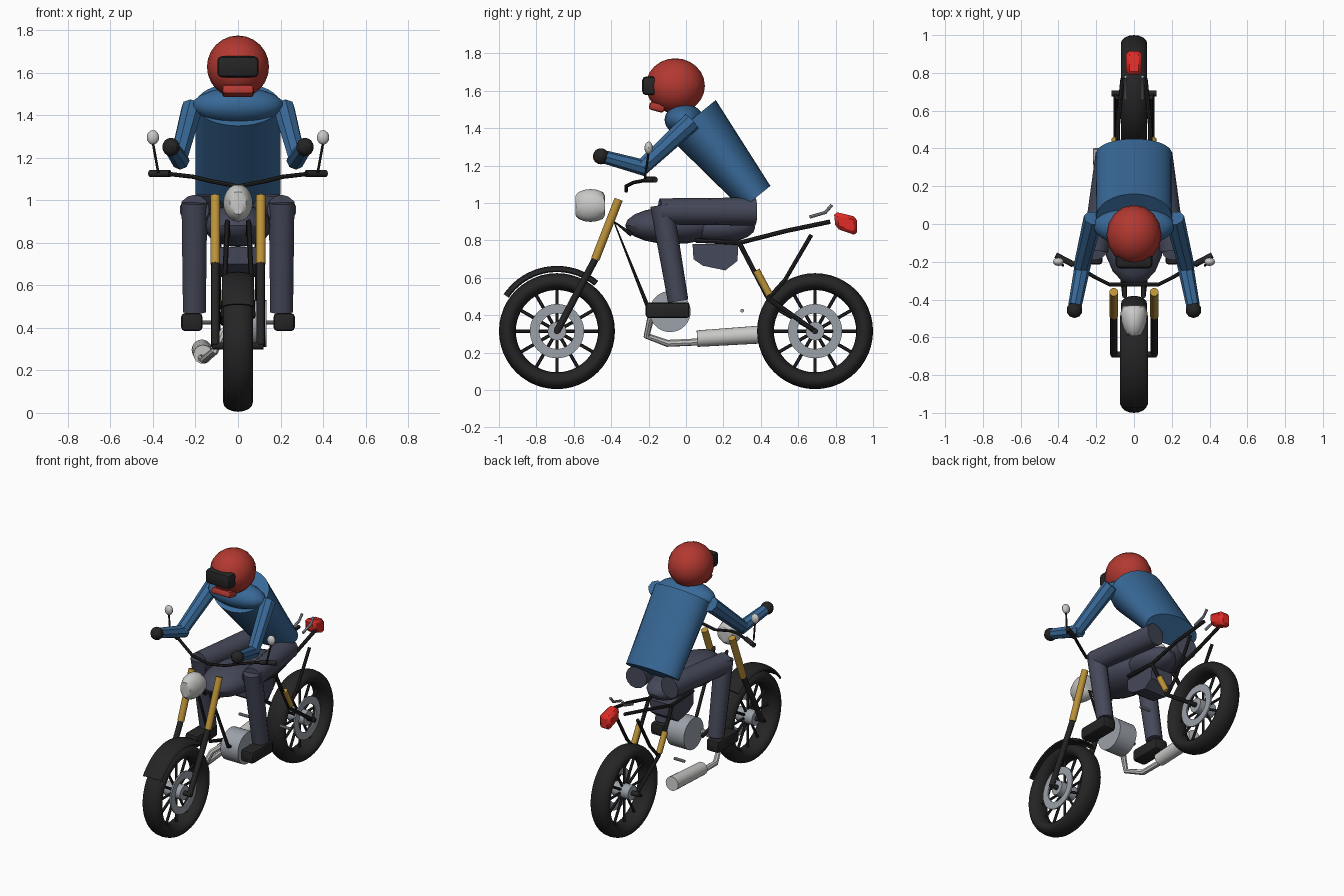
import bpy, bmesh, math
from math import pi, cos, sin
from mathutils import Vector, Matrix

if "Cube" in bpy.data.objects:
    bpy.data.objects.remove(bpy.data.objects["Cube"])

made = []


def material(name, rgb):
    m = bpy.data.materials.new(name)
    m.use_nodes = True
    m.diffuse_color = (*rgb, 1)
    m.node_tree.nodes["Principled BSDF"].inputs["Base Color"].default_value = (*rgb, 1)
    return m


black = material("black rubber", (0.018, 0.018, 0.018))
red = material("helmet red", (0.45, 0.04, 0.03))
lamp_red = material("lamp red", (0.75, 0.025, 0.02))
blue = material("jacket blue", (0.04, 0.14, 0.31))
slate = material("slate", (0.06, 0.065, 0.1))
gold = material("fork gold", (0.5, 0.29, 0.04))
steel = material("steel grey", (0.33, 0.36, 0.4))
silver = material("silver", (0.58, 0.58, 0.57))


def finish(name, bm, mat, matrix=Matrix()):
    bmesh.ops.transform(bm, matrix=matrix, verts=bm.verts)
    bmesh.ops.recalc_face_normals(bm, faces=bm.faces)
    me = bpy.data.meshes.new(name)
    bm.to_mesh(me)
    bm.free()
    me.materials.append(mat)
    ob = bpy.data.objects.new(name, me)
    bpy.context.collection.objects.link(ob)
    made.append(ob)
    return ob


def rod(name, a, b, r1, r2, mat, sides=12, flat=1.0):
    """Tapered cylinder from a to b."""
    a, b = Vector(a), Vector(b)
    bm = bmesh.new()
    bmesh.ops.create_cone(bm, cap_ends=True, segments=sides, radius1=r1, radius2=r2,
                          depth=(b - a).length)
    turn = (b - a).to_track_quat('Z', 'Y').to_matrix().to_4x4()
    return finish(name, bm, mat, Matrix.Translation((a + b) / 2) @ turn)


def ball(name, at, size, mat, u=16, v=10, tilt=0):
    bm = bmesh.new()
    bmesh.ops.create_uvsphere(bm, u_segments=u, v_segments=v, radius=1)
    return finish(name, bm, mat, Matrix.Translation(at) @ Matrix.Rotation(tilt, 4, 'X')
                  @ Matrix.Diagonal((*size, 1)))


def block(name, at, size, mat, bevel=0.0, tilt=0):
    bm = bmesh.new()
    bmesh.ops.create_cube(bm, size=1, matrix=Matrix.Diagonal((*size, 1)))
    if bevel:
        bmesh.ops.bevel(bm, geom=bm.edges[:], offset=bevel, segments=2, affect='EDGES', profile=0.5)
    return finish(name, bm, mat, Matrix.Translation(at) @ Matrix.Rotation(tilt, 4, 'X'))


def plate(name, outline, half, mat):
    """Side outline of (y, z) points extruded across x."""
    bm = bmesh.new()
    f = bm.faces.new([bm.verts.new((-half, y, z)) for y, z in outline])
    out = bmesh.ops.extrude_face_region(bm, geom=[f])["geom"]
    bmesh.ops.translate(bm, vec=(2 * half, 0, 0),
                        verts=[g for g in out if isinstance(g, bmesh.types.BMVert)])
    return finish(name, bm, mat)


def tube(name, points, r, mat):
    cu = bpy.data.curves.new(name, 'CURVE')
    cu.dimensions = '3D'
    cu.bevel_depth, cu.bevel_resolution, cu.use_fill_caps = r, 2, True
    sp = cu.splines.new('POLY')
    sp.points.add(len(points) - 1)
    for p, co in zip(sp.points, points):
        p.co = (*co, 1)
    tmp = bpy.data.objects.new(name, cu)
    bpy.context.collection.objects.link(tmp)
    me = bpy.data.meshes.new_from_object(tmp.evaluated_get(bpy.context.evaluated_depsgraph_get()))
    bpy.data.objects.remove(tmp)
    bm = bmesh.new()
    bm.from_mesh(me)
    return finish(name, bm, mat)


def lathe(name, profile, centre, mat, start=0, sweep=2 * pi, steps=48, closed=True):
    """Spin (x, radius) points around the x axis, from +y towards +z."""
    bm = bmesh.new()
    full = sweep > 6.2
    rings = []
    for i in range(steps if full else steps + 1):
        t = start + sweep * i / steps
        rings.append([bm.verts.new((x, r * cos(t), r * sin(t))) for x, r in profile])
    n = len(profile)
    for i in range(steps):
        a, b = rings[i], rings[(i + 1) % len(rings)]
        for j in range(n if closed else n - 1):
            k = (j + 1) % n
            bm.faces.new((a[j], a[k], b[k], b[j]))
    if not full:
        for end in (rings[0], rings[-1]):
            bm.faces.new(end)
    return finish(name, bm, mat, Matrix.Translation(centre))


# Wheels: tyre, spokes, hub and brake disc
for label, y in (("front", -0.69), ("rear", 0.69)):
    c = Vector((0, y, 0.315))
    tyre = [(0.07 * cos(t), 0.265 + 0.045 * sin(t)) for t in [2 * pi * i / 16 for i in range(16)]]
    lathe(label + "_tyre", tyre, c, black)
    lathe(label + "_brake_disc", [(0.05, 0.095), (0.06, 0.095), (0.06, 0.145), (0.05, 0.145)], c, steel)
    rod(label + "_hub", c - Vector((0.065, 0, 0)), c + Vector((0.065, 0, 0)), 0.05, 0.05, steel, 16)
    rod(label + "_axle", c - Vector((0.12, 0, 0)), c + Vector((0.12, 0, 0)), 0.016, 0.016, black)
    for i in range(12):
        t = 2 * pi * i / 12
        d = Vector((0, cos(t), sin(t)))
        rod(label + "_spoke", c + d * 0.04, c + d * 0.235, 0.009, 0.009, black, 6)

# Front fender
arc = [pi * i / 8 for i in range(9)]
fender = [(0.075 * cos(t), 0.318 + 0.026 * sin(t)) for t in arc]
fender += [(0.068 * cos(t), 0.311 + 0.024 * sin(t)) for t in reversed(arc)]
lathe("front_fender", fender, (0, -0.69, 0.32), black, math.radians(50), math.radians(96), 20)

# Headlight, narrowed towards its nose
bm = bmesh.new()
bmesh.ops.create_uvsphere(bm, u_segments=16, v_segments=10, radius=1)
for v in bm.verts:
    v.co.y = max(-0.95, min(0.9, v.co.y * 1.3))
    v.co.x *= 0.86 + 0.2 * v.co.y
finish("headlight", bm, silver, Matrix.Translation((0, -0.51, 0.987)) @ Matrix.Diagonal((0.08, 0.086, 0.088, 1)))

# Tank, seat and side cover
ball("tank", (0, -0.07, 0.88), (0.16, 0.255, 0.1), slate, 16, 10)
ball("seat", (0, 0.17, 0.87), (0.13, 0.2, 0.085), slate, 16, 10)
plate("side_cover", [(0.035, 0.78), (0.28, 0.78), (0.275, 0.69), (0.21, 0.64), (0.09, 0.665), (0.04, 0.7)],
      0.085, slate)

# Engine and exhaust
rod("engine_case", (0.0, -0.085, 0.42), (0.135, -0.085, 0.42), 0.11, 0.11, steel, 32)
tube("exhaust_pipe", [(-0.02, -0.15, 0.42), (-0.07, -0.19, 0.38), (-0.11, -0.21, 0.29),
                      (-0.16, -0.1, 0.25), (-0.17, 0.08, 0.258)], 0.019, silver)
rod("muffler", (-0.165, 0.06, 0.275), (-0.17, 0.4, 0.297), 0.044, 0.048, silver, 20)

# Tail lamp
tail = plate("tail_lamp", [(0.79, 0.955), (0.915, 0.925), (0.915, 0.825), (0.8, 0.865)], 0.043, lamp_red)
bev = tail.modifiers.new("soft edges", 'BEVEL')
bev.width = 0.018

# Paired bike parts
for s, side in ((1, "left_"), (-1, "right_")):
    def P(x, y, z):
        return (s * x, y, z)
    rod(side + "fork_upper", P(0.107, -0.36, 1.02), P(0.107, -0.485, 0.7), 0.023, 0.023, gold, 16)
    rod(side + "fork_lower", P(0.107, -0.485, 0.7), P(0.107, -0.69, 0.315), 0.019, 0.019, black)
    tube(side + "handlebar", [P(0, -0.32, 1.065), P(0.13, -0.32, 1.09), P(0.21, -0.28, 1.11),
                              P(0.34, -0.2, 1.125)], 0.01, black)
    rod(side + "grip", P(0.32, -0.215, 1.125), P(0.415, -0.165, 1.125), 0.016, 0.016, black)
    tube(side + "mirror_stem", [P(0.375, -0.22, 1.13), P(0.4, -0.2, 1.27)], 0.006, black)
    ball(side + "mirror", P(0.4, -0.2, 1.295), (0.029, 0.022, 0.034), silver, 12, 8)
    tube(side + "down_tube", [P(0.05, -0.29, 0.83), P(0.05, -0.385, 0.9), P(0.07, -0.21, 0.46),
                              P(0.07, -0.08, 0.42)], 0.012, black)
    tube(side + "rear_rail", [P(0.09, 0.05, 0.8), P(0.09, 0.285, 0.787), P(0.085, 0.53, 0.85),
                              P(0.06, 0.77, 0.9)], 0.012, black)
    tube(side + "swing_arm", [P(0.09, 0.285, 0.787), P(0.095, 0.44, 0.49), P(0.095, 0.69, 0.315)], 0.013, black)
    tube(side + "rear_strut", [P(0.09, 0.44, 0.49), P(0.09, 0.53, 0.59), P(0.09, 0.67, 0.83)], 0.011, black)
    rod(side + "shock", P(0.1, 0.375, 0.64), P(0.1, 0.445, 0.51), 0.02, 0.02, gold)
    rod(side + "foot_peg", P(0.12, 0.3, 0.425), P(0.2, 0.3, 0.425), 0.01, 0.01, steel, 10)
    tube(side + "grab_handle", [P(0.045, 0.66, 0.925), P(0.045, 0.745, 0.95), P(0.045, 0.78, 0.99)], 0.009, steel)

    # Rider limbs
    rod(side + "upper_arm", P(0.215, 0.03, 1.435), P(0.28, -0.235, 1.19), 0.052, 0.042, blue, 8)
    rod(side + "forearm", P(0.27, -0.21, 1.185), P(0.312, -0.43, 1.245), 0.043, 0.036, blue, 8)
    ball(side + "glove", P(0.315, -0.455, 1.25), (0.043, 0.043, 0.043), black, 10, 8)
    rod(side + "thigh", P(0.13, 0.37, 0.955), P(0.205, -0.14, 0.955), 0.075, 0.07, slate, 14)
    rod(side + "shin", P(0.205, -0.13, 0.99), P(0.205, -0.042, 0.475), 0.062, 0.055, slate, 14)
    block(side + "boot", P(0.217, -0.098, 0.427), (0.1, 0.235, 0.085), black, 0.018)

# Torso: flattened cylinder, deeper at the shoulders
top, low = Vector((0, 0.035, 1.45)), Vector((0, 0.375, 1.03))
bm = bmesh.new()
bmesh.ops.create_cone(bm, cap_ends=True, segments=32, radius1=1, radius2=1, depth=(top - low).length)
for v in bm.verts:
    v.co.x *= 0.2
    v.co.y *= 0.16 if v.co.z > 0 else 0.098
finish("torso", bm, blue, Matrix.Translation((top + low) / 2) @ Matrix.Rotation(math.atan2(0.34, 0.42), 4, 'X'))
ball("shoulders", (0, -0.01, 1.445), (0.215, 0.105, 0.085), blue, 20, 10)

# Helmet with visor and chin guard
ball("helmet", (0, -0.057, 1.627), (0.146, 0.158, 0.147), red, 16, 12)
block("visor", (0, -0.19, 1.627), (0.195, 0.09, 0.1), black, 0.022)
block("chin_guard", (0, -0.155, 1.513), (0.15, 0.085, 0.045), red, 0.015, -0.25)

# Smooth shading with sharp edges kept
bpy.ops.object.select_all(action='DESELECT')
for ob in made:
    ob.select_set(True)
bpy.context.view_layer.objects.active = made[0]
bpy.ops.object.shade_smooth_by_angle(angle=math.radians(35))
